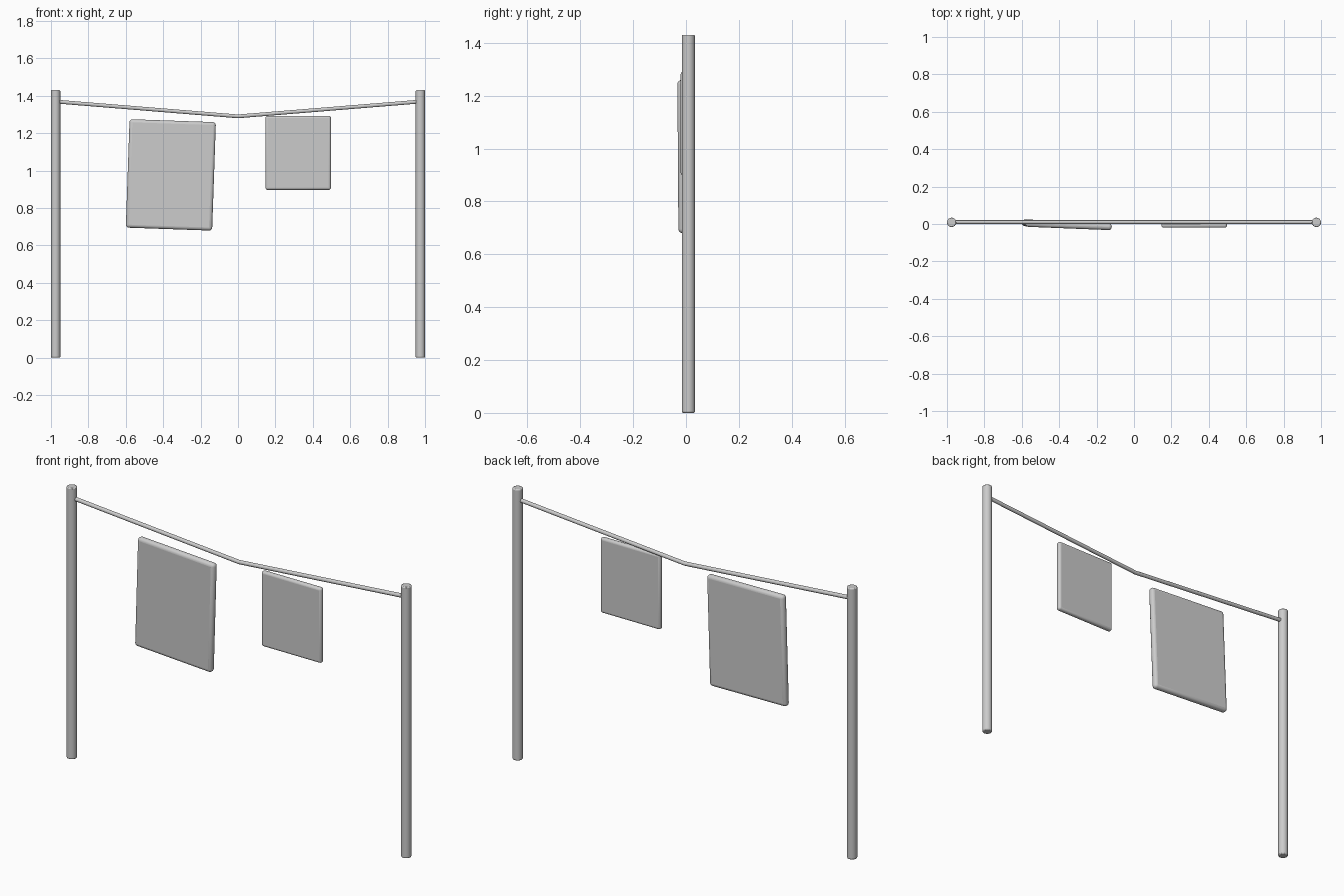
import bpy, math
from mathutils import Vector

if "Cube" in bpy.data.objects:
    bpy.data.objects.remove(bpy.data.objects["Cube"])

grey = bpy.data.materials.new("plain_grey")
grey.diffuse_color = (0.6, 0.6, 0.6, 1)
grey.use_nodes = True
grey.node_tree.nodes["Principled BSDF"].inputs["Base Color"].default_value = grey.diffuse_color
LINE_Y = 0.009


def finish(obj, name, bevel, segments):
    obj.name = name
    obj.data.materials.append(grey)
    if bevel:
        mod = obj.modifiers.new("rounded_edges", 'BEVEL')
        mod.width, mod.segments = bevel, segments
        mod.limit_method = 'ANGLE'
        mod.angle_limit = math.radians(50)
    bpy.ops.object.shade_smooth_by_angle(angle=math.radians(40))


def panel(name, centre, size, bevel, tilt=0, yaw=0, pitch=0):
    bpy.ops.mesh.primitive_cube_add(size=1, location=centre)
    obj = bpy.context.object
    obj.scale = size
    bpy.ops.object.transform_apply(location=False, rotation=False, scale=True)
    obj.rotation_euler = [math.radians(a) for a in (pitch, tilt, yaw)]
    finish(obj, name, bevel, 4)


# Upright posts
for side, label in ((-1, "left"), (1, "right")):
    bpy.ops.mesh.primitive_cylinder_add(
        vertices=24, radius=0.025, depth=1.43,
        location=(side * 0.975, LINE_Y, 0.715))
    finish(bpy.context.object, label + "_post", 0.005, 2)

# Sagging clothes line, one swept tube
curve = bpy.data.curves.new("clothes_line", 'CURVE')
curve.dimensions = '3D'
curve.bevel_depth = 0.0105
curve.bevel_resolution = 3
curve.use_fill_caps = True
spline = curve.splines.new('POLY')
spline.points.add(2)
for point, (x, z) in zip(spline.points, ((-0.96, 1.368), (0, 1.29), (0.96, 1.368))):
    point.co = (x, LINE_Y + 0.001, z, 1)
line = bpy.data.objects.new("clothes_line", curve)
bpy.context.collection.objects.link(line)
curve.materials.append(grey)

# Hanging cloths
panel("large_cloth", (-0.359, -0.004, 0.977), (0.462, 0.036, 0.58), 0.0165,
      tilt=2, yaw=-2.3, pitch=0.3)
panel("small_cloth", (0.322, -0.006, 1.095), (0.35, 0.028, 0.396), 0.012)
